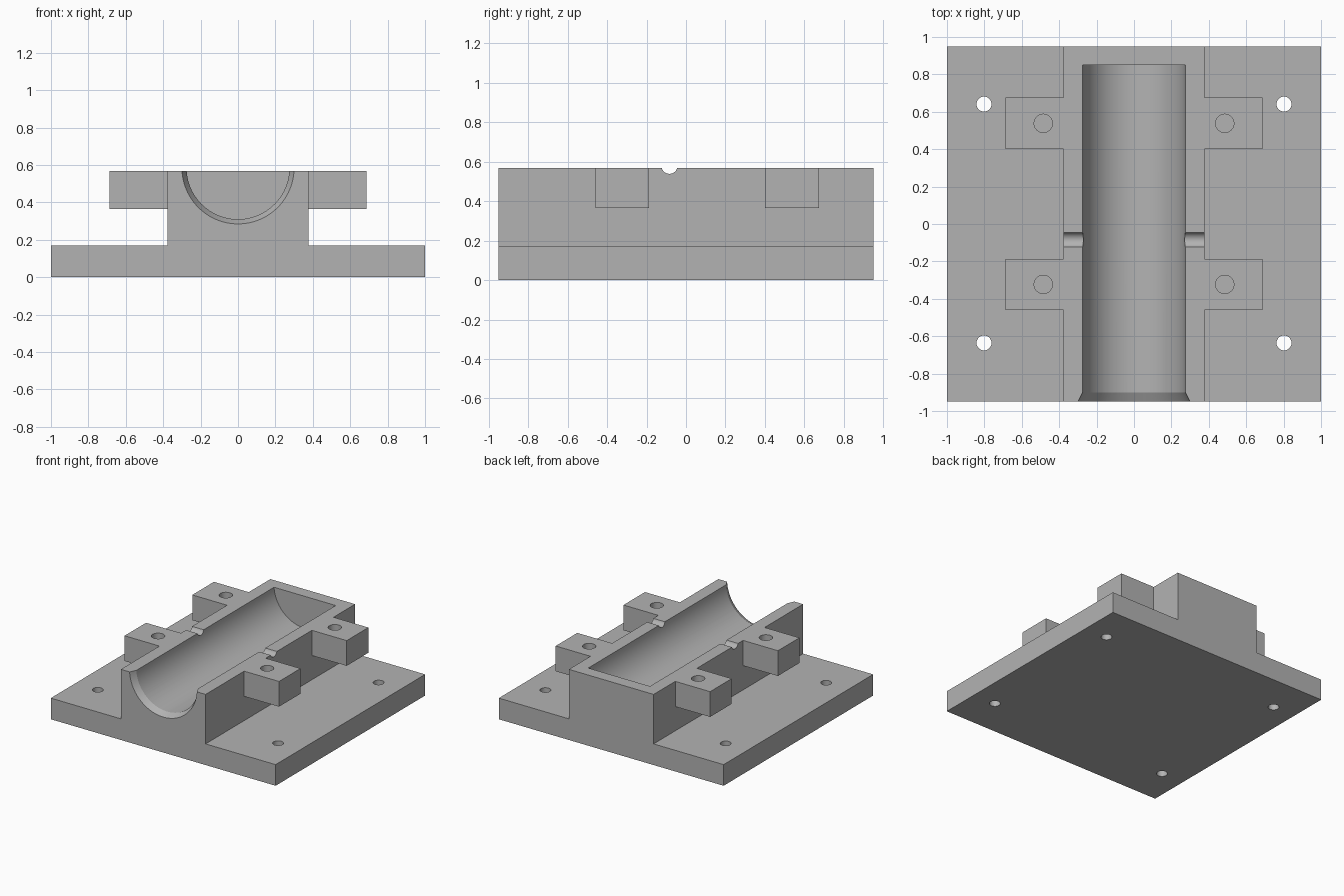
import bpy, bmesh, math
from mathutils import Matrix, Vector

if "Cube" in bpy.data.objects:
    bpy.data.objects.remove(bpy.data.objects["Cube"])

TOP, PLATE_TOP = 0.568, 0.17
HALF_Y, BLOCK_X = 0.95, 0.377
BORE_Z, BORE_R = 0.585, 0.275


def obj_from_bm(name, bm):
    bmesh.ops.recalc_face_normals(bm, faces=bm.faces)
    mesh = bpy.data.meshes.new(name)
    bm.to_mesh(mesh)
    bm.free()
    ob = bpy.data.objects.new(name, mesh)
    bpy.context.collection.objects.link(ob)
    return ob


def box(name, lo, hi):
    lo, hi = Vector(lo), Vector(hi)
    bm = bmesh.new()
    bmesh.ops.create_cube(bm, size=1, matrix=Matrix.Translation((lo + hi) / 2)
                          @ Matrix.Diagonal((*(hi - lo), 1)))
    return obj_from_bm(name, bm)


def rod(name, start, end, r1, r2=None, seg=48):
    """Cylinder or cone between two points."""
    start, end = Vector(start), Vector(end)
    axis = end - start
    rot = axis.to_track_quat('Z', 'Y').to_matrix().to_4x4()
    bm = bmesh.new()
    bmesh.ops.create_cone(bm, cap_ends=True, segments=seg, radius1=r1,
                          radius2=r1 if r2 is None else r2, depth=axis.length,
                          matrix=Matrix.Translation((start + end) / 2) @ rot)
    return obj_from_bm(name, bm)


def boolean(target, tool, operation):
    mod = target.modifiers.new(operation.title(), 'BOOLEAN')
    mod.operation, mod.solver, mod.object = operation, 'EXACT', tool
    bpy.context.view_layer.objects.active = target
    bpy.ops.object.modifier_apply(modifier=mod.name)
    bpy.data.objects.remove(tool)


# Base plate and raised block as one inverted-T extrusion
half = [(1, 0), (1, PLATE_TOP), (BLOCK_X, PLATE_TOP), (BLOCK_X, TOP)]
profile = half + [(-x, z) for x, z in reversed(half)]
bm = bmesh.new()
face = bm.faces.new([bm.verts.new((x, -HALF_Y, z)) for x, z in profile])
ext = bmesh.ops.extrude_face_region(bm, geom=[face])
bmesh.ops.translate(bm, vec=(0, 2 * HALF_Y, 0),
                    verts=[v for v in ext['geom'] if isinstance(v, bmesh.types.BMVert)])
housing = obj_from_bm("bearing_housing_half", bm)

# Clamping lugs: two bars across the block
for y0, y1 in ((0.40, 0.675), (-0.46, -0.187)):
    boolean(housing, box("lug_bar", (-0.687, y0, 0.365), (0.687, y1, TOP)), 'UNION')

# Main bore, closed at the back, and its front chamfer
boolean(housing, rod("bore", (0, -1.1, BORE_Z), (0, 0.85, BORE_Z), BORE_R, seg=96), 'DIFFERENCE')
boolean(housing, rod("chamfer", (0, -1.0, BORE_Z), (0, -0.90, BORE_Z),
                     0.325, BORE_R, seg=96), 'DIFFERENCE')

# Cross groove, blind lug holes, mounting holes
boolean(housing, rod("groove", (-0.5, -0.084, 0.58), (0.5, -0.084, 0.58), 0.041), 'DIFFERENCE')
for x in (-1, 1):
    for y in (0.538, -0.323):
        boolean(housing, rod("lug_hole", (x * 0.485, y, 0.42), (x * 0.485, y, 0.7), 0.049),
                'DIFFERENCE')
    for y in (0.641, -0.636):
        boolean(housing, rod("mount_hole", (x * 0.802, y, -0.1), (x * 0.802, y, 0.3), 0.04),
                'DIFFERENCE')

# Plain grey finish
grey = bpy.data.materials.new("plain_grey")
grey.diffuse_color = (0.45, 0.45, 0.45, 1)
grey.use_nodes = True
grey.node_tree.nodes["Principled BSDF"].inputs["Base Color"].default_value = grey.diffuse_color
housing.data.materials.clear()
housing.data.materials.append(grey)
for p in housing.data.polygons:
    p.material_index = 0

bpy.ops.object.select_all(action='DESELECT')
housing.select_set(True)
bpy.context.view_layer.objects.active = housing
bpy.ops.object.shade_smooth_by_angle(angle=math.radians(25))
